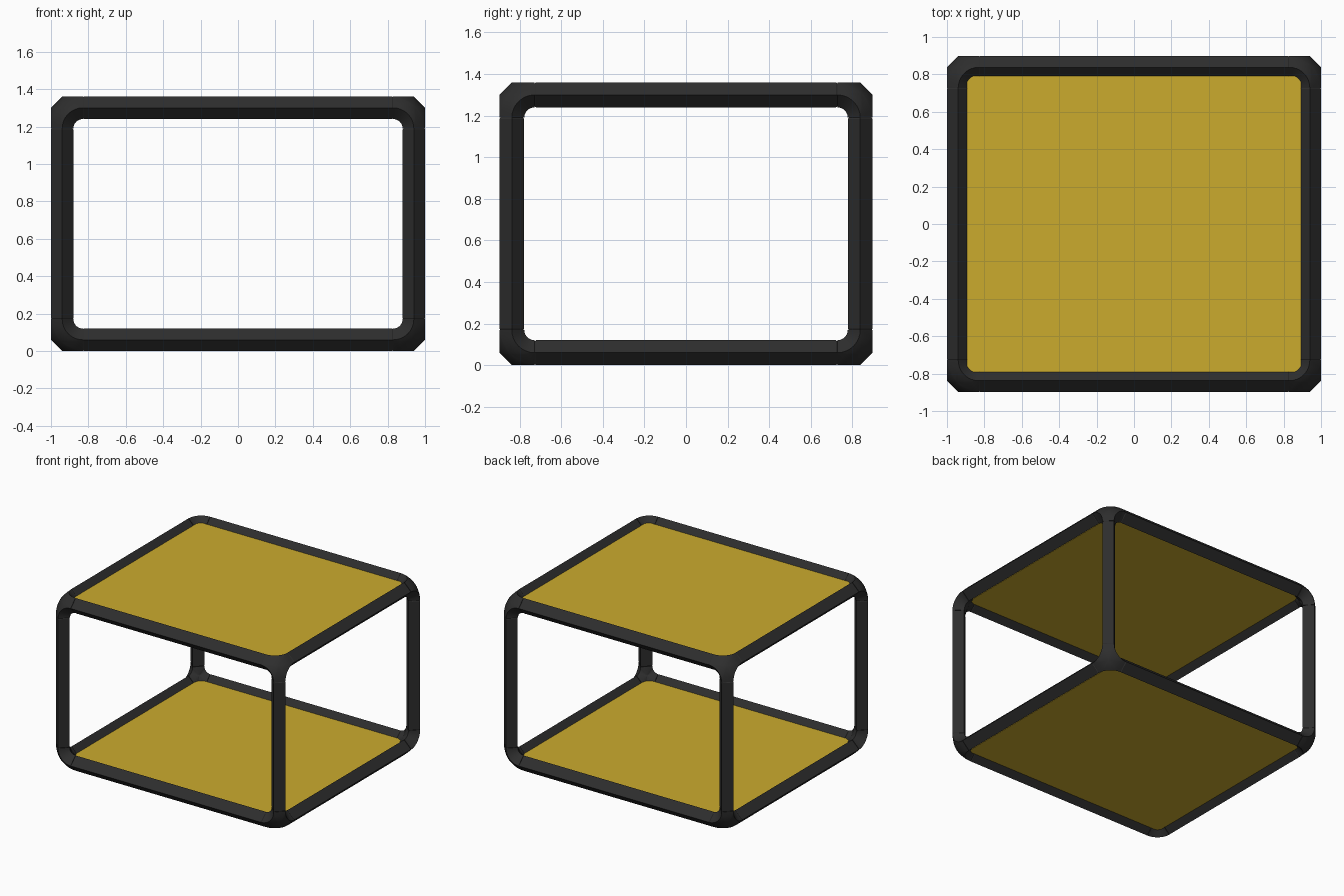
import bpy, bmesh, math
from itertools import product
from mathutils import Vector

cube = bpy.data.objects.get("Cube")
if cube:
    bpy.data.objects.remove(cube)

R = 0.06                            # half width of the diamond section
BEND = 0.11                         # connector bend radius
HALF = Vector((0.94, 0.838, 0.62))  # frame centre lines, half sizes
MID = Vector((0, 0, HALF.z + R))
STEPS = 8


def material(name, colour, rough):
    m = bpy.data.materials.new(name)
    m.use_nodes = True
    m.diffuse_color = (*colour, 1)
    bsdf = m.node_tree.nodes["Principled BSDF"]
    bsdf.inputs["Base Color"].default_value = (*colour, 1)
    bsdf.inputs["Roughness"].default_value = rough
    return m


black = material("black plastic", (0.027, 0.027, 0.027), 0.6)
yellow = material("yellow panel", (0.60, 0.41, 0.027), 0.6)


def finish(bm, name, mat, smooth=False):
    bmesh.ops.remove_doubles(bm, verts=bm.verts, dist=0.0002)
    bmesh.ops.recalc_face_normals(bm, faces=bm.faces)
    mesh = bpy.data.meshes.new(name)
    bm.to_mesh(mesh)
    bm.free()
    mesh.materials.append(mat)
    ob = bpy.data.objects.new(name, mesh)
    bpy.context.collection.objects.link(ob)
    if smooth:
        bpy.ops.object.select_all(action='DESELECT')
        ob.select_set(True)
        bpy.context.view_layer.objects.active = ob
        bpy.ops.object.shade_smooth_by_angle(angle=math.radians(35))
    return ob


def add_face(bm, points):
    bm.faces.new([bm.verts.new(p) for p in points])


def side_name(signs):
    words = (("right", "left"), ("front", "back"), ("bottom", "top"))
    return "_".join(words[a][s > 0] for a, s in sorted(signs.items(), reverse=True))


# Straight bars: diamond section, slightly tapered ends that leave a seam
def bar(axis, signs):
    a, b = [i for i in range(3) if i != axis]
    centre = MID.copy()
    for i, s in signs.items():
        centre[i] += s * HALF[i]
    end = HALF[axis] - BEND
    rings = []
    bm = bmesh.new()
    for along, r in ((-end, R - 0.005), (0.006 - end, R), (end - 0.006, R), (end, R - 0.005)):
        ring = []
        for k in range(4):
            p = centre.copy()
            p[axis] += along
            p[a] += r * math.cos(k * math.pi / 2)
            p[b] += r * math.sin(k * math.pi / 2)
            ring.append(bm.verts.new(p))
        rings.append(ring)
    for lo, hi in zip(rings, rings[1:]):
        for k in range(4):
            bm.faces.new((lo[k], lo[k - 1], hi[k - 1], hi[k]))
    bm.faces.new(rings[0])
    bm.faces.new(rings[-1])
    kind = ("cross_bar", "side_bar", "post")[axis]
    finish(bm, side_name(signs) + "_" + kind, black)


# Arc around the bend centre, in the plane of axes a and b, offset along the third
def arc(a, b, radius, offset):
    points = []
    for k in range(STEPS + 1):
        t = k / STEPS * math.pi / 2
        p = Vector((0, 0, 0))
        p[a] = BEND - radius * math.sin(t)
        p[b] = BEND - radius * math.cos(t)
        p[3 - a - b] = offset
        points.append(p)
    return points


# Fill a closed loop with rings towards a middle point, optionally on a sphere
def patch(bm, loop, middle, radius=None):
    ball = Vector((BEND,) * 3)

    def ring(f):
        pts = [p.lerp(middle, f) for p in loop]
        if radius and f > 0:
            pts = [ball + (p - ball).normalized() * radius for p in pts]
        return pts

    fractions = (0, 0.3, 0.6, 0.85)
    rings = [ring(f) for f in fractions]
    n = len(loop)
    for lo, hi in zip(rings, rings[1:]):
        for k in range(n):
            add_face(bm, (lo[k - 1], lo[k], hi[k], hi[k - 1]))
    for k in range(n):
        add_face(bm, (rings[-1][k - 1], rings[-1][k], middle))


# Three-way corner connectors with filleted inner bends and a rounded outside
def connector(signs):
    bm = bmesh.new()
    outer_loop, inner_loop = [], []
    for a in range(3):
        b = (a + 1) % 3
        outer, inner = arc(a, b, BEND, -R), arc(a, b, BEND - R, 0)
        other = arc(a, b, BEND - R, 0)
        for k in range(STEPS):
            add_face(bm, (outer[k], outer[k + 1], inner[k + 1], inner[k]))
        outer_loop += outer
        inner_loop += other
        # end cap of the arm along this axis
        cap = []
        for i, r in ((b, R), (3 - a - b, R), (b, -R), (3 - a - b, -R)):
            p = Vector((0, 0, 0))
            p[a] = BEND
            p[i] = r
            cap.append(p)
        add_face(bm, cap)
    radius = math.sqrt(BEND ** 2 + (BEND + R) ** 2)
    tip = BEND - radius / math.sqrt(3)
    patch(bm, outer_loop, Vector((tip,) * 3), radius)
    patch(bm, inner_loop, Vector((0.05,) * 3))
    for v in bm.verts:
        v.co = Vector([MID[i] + signs[i] * (HALF[i] - v.co[i]) for i in range(3)])
    finish(bm, side_name(signs) + "_connector", black, True)


for axis in range(3):
    a, b = [i for i in range(3) if i != axis]
    for s, t in product((-1, 1), repeat=2):
        bar(axis, {a: s, b: t})

for signs in product((-1, 1), repeat=3):
    connector(dict(enumerate(signs)))

# Panels set into the bottom and top frames
for s in (-1, 1):
    bm = bmesh.new()
    bmesh.ops.create_cube(bm, size=2)
    for v in bm.verts:
        v.co = Vector((v.co.x * (HALF.x - 0.048), v.co.y * (HALF.y - 0.048),
                       MID.z + s * HALF.z + v.co.z * 0.02))
    finish(bm, side_name({2: s}) + "_panel", yellow)
